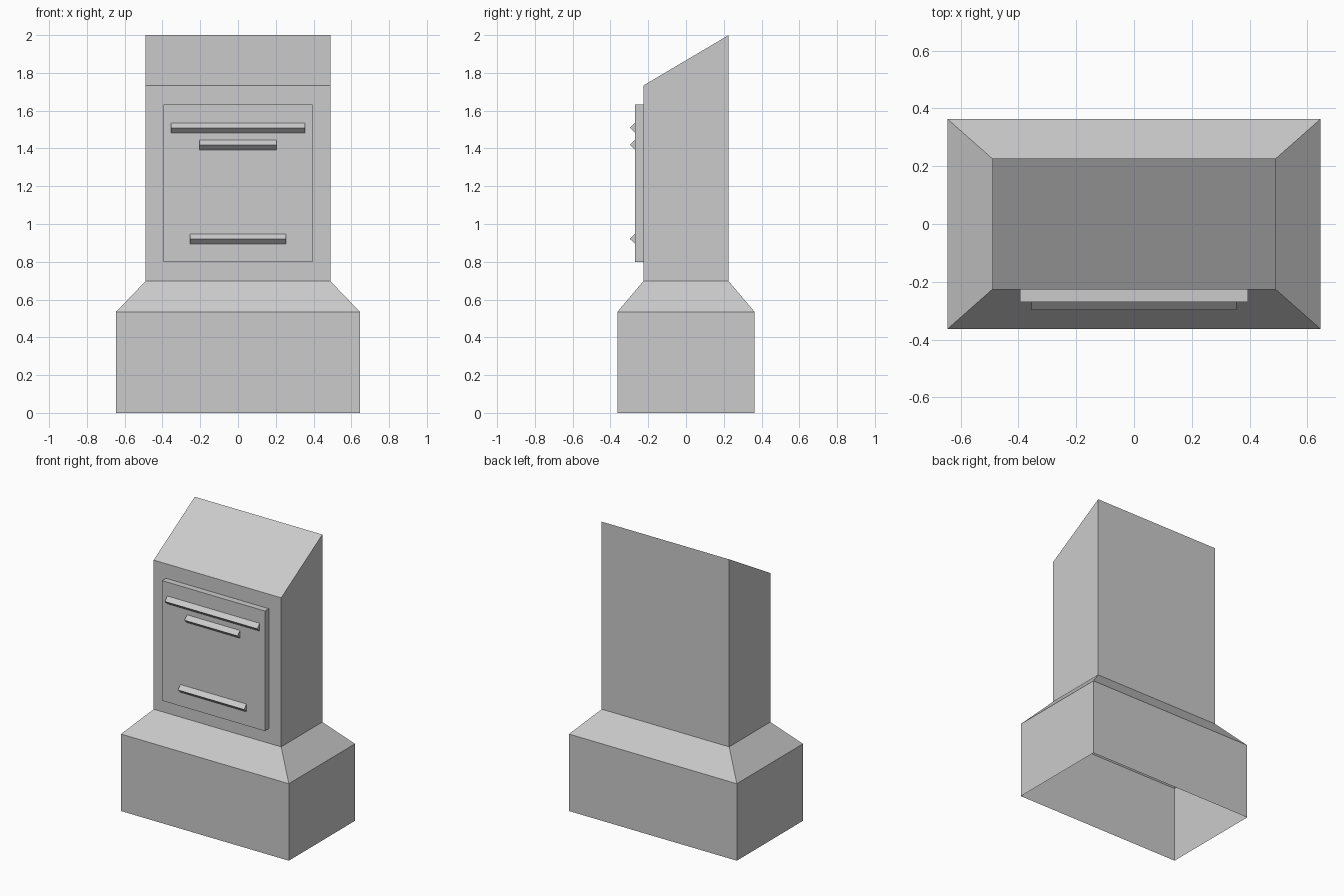
import bpy
import bmesh

cube = bpy.data.objects.get("Cube")
if cube:
    bpy.data.objects.remove(cube, do_unlink=True)

grey = bpy.data.materials.new("plain_grey")
grey.use_nodes = True
grey.diffuse_color = (0.6, 0.6, 0.6, 1)
grey.node_tree.nodes["Principled BSDF"].inputs["Base Color"].default_value = (0.6, 0.6, 0.6, 1)


def finish(name, bm):
    mesh = bpy.data.meshes.new(name)
    bm.to_mesh(mesh)
    bm.free()
    mesh.materials.append(grey)
    obj = bpy.data.objects.new(name, mesh)
    bpy.context.collection.objects.link(obj)
    return obj


def shell(name, levels):
    """Loft rectangles (half width, half depth, front z, back z); open below, capped on top."""
    bm = bmesh.new()
    rings = []
    for w, d, front, back in levels:
        corners = ((-w, -d, front), (w, -d, front), (w, d, back), (-w, d, back))
        rings.append([bm.verts.new(c) for c in corners])
    for low, high in zip(rings, rings[1:]):
        for i in range(4):
            j = (i + 1) % 4
            bm.faces.new((low[i], low[j], high[j], high[i]))
    bm.faces.new(rings[-1])
    return finish(name, bm)


def prism(name, half_width, profile):
    """Extrude a (y, z) profile across x, centred."""
    bm = bmesh.new()
    left, right = [[bm.verts.new((x, y, z)) for y, z in profile]
                   for x in (-half_width, half_width)]
    bm.faces.new(left)
    bm.faces.new(right)
    for i in range(len(profile)):
        j = (i + 1) % len(profile)
        bm.faces.new((left[i], left[j], right[j], right[i]))
    bmesh.ops.recalc_face_normals(bm, faces=bm.faces)
    return finish(name, bm)


# Hollow plinth, sloped shoulder and upright body with a slanted roof
shell("cabinet_body", [
    (0.645, 0.363, 0, 0),
    (0.645, 0.363, 0.535, 0.535),
    (0.49, 0.226, 0.697, 0.697),
    (0.49, 0.226, 1.733, 2),
])

# Raised front panel
face = -0.269
prism("front_panel", 0.395, [(-0.226, 0.798), (face, 0.798), (face, 1.632), (-0.226, 1.632)])

# Wedge-shaped ledges on the panel
for name, half_width, z in (("upper_ledge", 0.355, 1.509),
                            ("middle_ledge", 0.204, 1.419),
                            ("lower_ledge", 0.254, 0.921)):
    prism(name, half_width, [(face, z - 0.027), (face - 0.028, z), (face, z + 0.027)])
